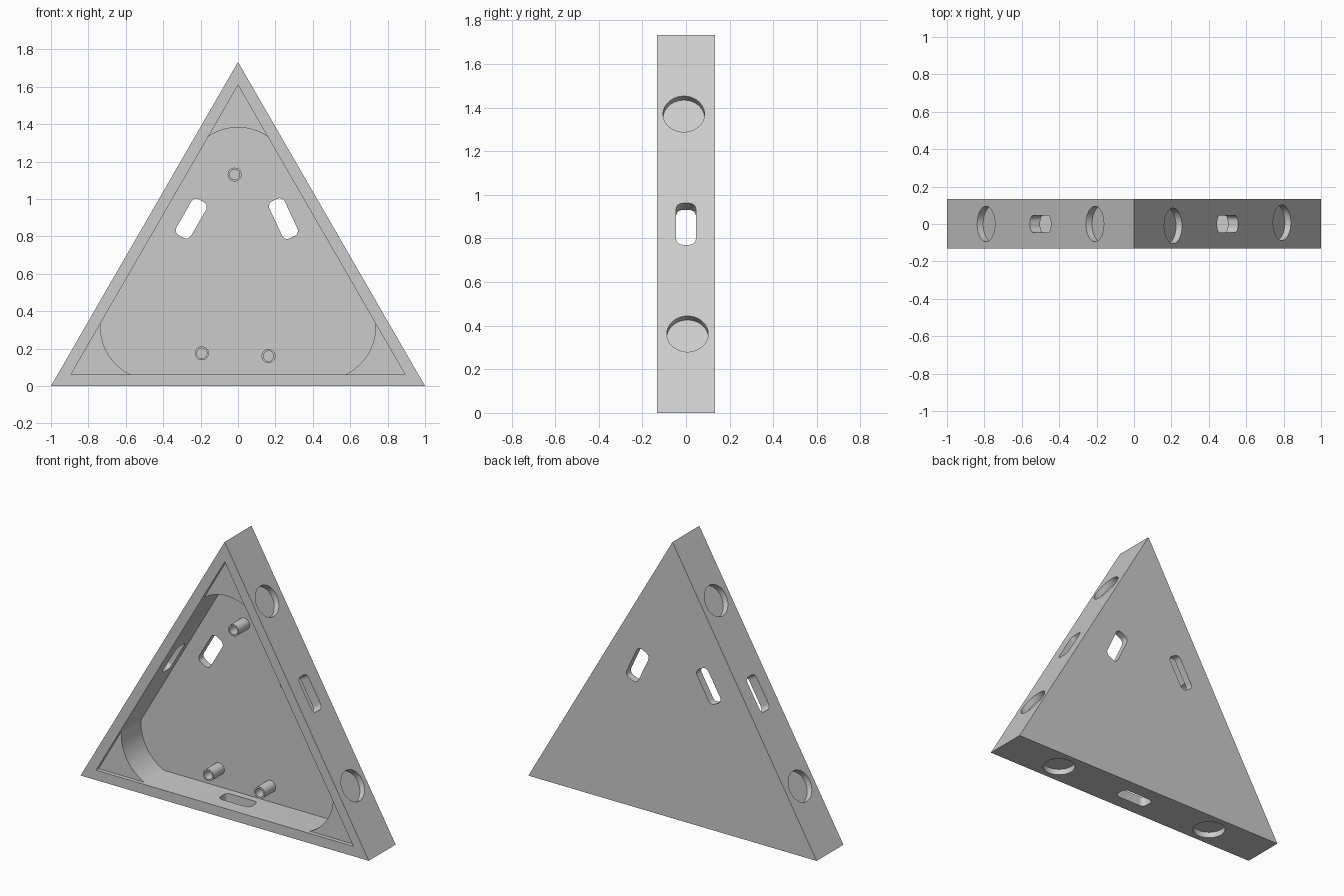
import bpy, bmesh
from math import sin, cos, pi, radians, acos, sqrt
from mathutils import Matrix, Vector

if "Cube" in bpy.data.objects:
    bpy.data.objects.remove(bpy.data.objects["Cube"])

mat = bpy.data.materials.new("plain grey")
mat.use_nodes = True
GREY = (0.6, 0.6, 0.6, 1)
mat.diffuse_color = GREY
mat.node_tree.nodes["Principled BSDF"].inputs["Base Color"].default_value = GREY

FRONT, BACK = -0.132, 0.134
LEDGE, FLOOR = FRONT + 0.025, 0.088
INR = 1 / sqrt(3)            # inradius of the outer triangle
WALL = 0.062
CENTRE = Vector((0, 0, INR))


def prism(name, outline, depth, matrix):
    """Extrude a 2D outline along local z from 0 to depth, then place it."""
    bm = bmesh.new()
    face = bm.faces.new([bm.verts.new((x, y, 0)) for x, y in outline])
    ext = bmesh.ops.extrude_face_region(bm, geom=[face])
    verts = [g for g in ext["geom"] if isinstance(g, bmesh.types.BMVert)]
    bmesh.ops.translate(bm, verts=verts, vec=(0, 0, depth))
    bmesh.ops.recalc_face_normals(bm, faces=bm.faces)
    bm.transform(matrix)
    mesh = bpy.data.meshes.new(name)
    bm.to_mesh(mesh)
    bm.free()
    mesh.materials.append(mat)
    ob = bpy.data.objects.new(name, mesh)
    bpy.context.collection.objects.link(ob)
    return ob


def frame(u, v, w, origin):
    m = Matrix((u, v, w)).transposed().to_4x4()
    m.translation = origin
    return m


def facing(y, x=0, z=INR, turn=0):
    """Outline in the x-z plane, depth running backwards along +y."""
    t = radians(turn)
    return frame((cos(t), 0, sin(t)), (sin(t), 0, -cos(t)), (0, 1, 0), (x, y, z))


def arc(cx, cy, r, a0, a1, n):
    return [(cx + r * cos(a0 + (a1 - a0) * i / n),
             cy + r * sin(a0 + (a1 - a0) * i / n)) for i in range(n + 1)]


def circle(r, n=48):
    return arc(0, 0, r, 0, 2 * pi, n)[:-1]


def rounded_slot(a=0.08, b=0.015, r=0.03):
    pts = []
    for k, (sx, sy) in enumerate(((1, 1), (-1, 1), (-1, -1), (1, -1))):
        pts += arc(sx * a, sy * b, r, k * pi / 2, (k + 1) * pi / 2, 8)
    return pts


def triangle(inr):
    # local y points down, so the apex lies at -y
    return [(2 * inr * cos(a), 2 * inr * sin(a))
            for a in (radians(-90 + 120 * k) for k in range(3))]


def round_cornered_triangle(inr, r=0.281, reach=0.805):
    d = reach - r
    half = pi / 3 - acos((inr - d / 2) / r)
    pts = []
    for k in range(3):
        a = radians(-90 + 120 * k)
        pts += arc(d * cos(a), d * sin(a), r, a - half, a + half, 24)
    return pts


def cut(target, cutter):
    cutter.hide_render = True
    mod = target.modifiers.new("cut", "BOOLEAN")
    mod.operation, mod.solver, mod.object = "DIFFERENCE", "EXACT", cutter
    bpy.context.view_layer.objects.active = target
    bpy.ops.object.modifier_apply(modifier=mod.name)
    bpy.data.objects.remove(cutter)


def smooth(ob):
    bpy.ops.object.select_all(action="DESELECT")
    ob.select_set(True)
    bpy.context.view_layer.objects.active = ob
    bpy.ops.object.shade_smooth_by_angle(angle=radians(30))


# Triangular tray: outer block, shallow lid seat, deep round-cornered pocket
tray = prism("triangular_tray", triangle(INR), BACK - FRONT, facing(FRONT))
cut(tray, prism("lid_seat", triangle(INR - WALL), LEDGE - FRONT + 0.1, facing(FRONT - 0.1)))
cut(tray, prism("pocket", round_cornered_triangle(INR - WALL),
                FLOOR - LEDGE + 0.01, facing(LEDGE - 0.01)))

# Hanging slots through the back panel
for x, turn in ((-0.25, 60), (0.243, 115)):
    cut(tray, prism("back_slot", rounded_slot(), 0.2, facing(FLOOR - 0.05, x, 0.895, turn)))

# Each edge: a slot through the wall and two blind magnet recesses
for angle, y_low, y_high in ((30, 0.007, -0.01), (150, 0, 0), (270, 0, 0)):
    a = radians(angle)
    n = Vector((cos(a), 0, sin(a)))
    along = Vector((-sin(a), 0, cos(a)))
    mid = CENTRE + n * INR
    def place(s, y, depth):
        return frame(along, (0, 1, 0), -n, mid + along * s + Vector((0, y, 0)) + n * 0.05)
    cut(tray, prism("edge_slot", rounded_slot(), 0.05 + WALL + 0.03, place(0, 0, 0)))
    for s, y in ((-0.582, y_low), (0.582, y_high)):
        cut(tray, prism("magnet_recess", circle(0.095), 0.05 + 0.037, place(s, y, 0)))
smooth(tray)

# Hollow standoffs on the floor of the pocket
for i, (x, z) in enumerate(((-0.018, 1.13), (-0.193, 0.175), (0.163, 0.16))):
    post = prism(f"standoff_{i + 1}", circle(0.037, 32), FLOOR + 0.02 + 0.004, facing(-0.02, x, z))
    cut(post, prism("bore", circle(0.027, 32), FLOOR + 0.07, facing(-0.07, x, z)))
    smooth(post)
